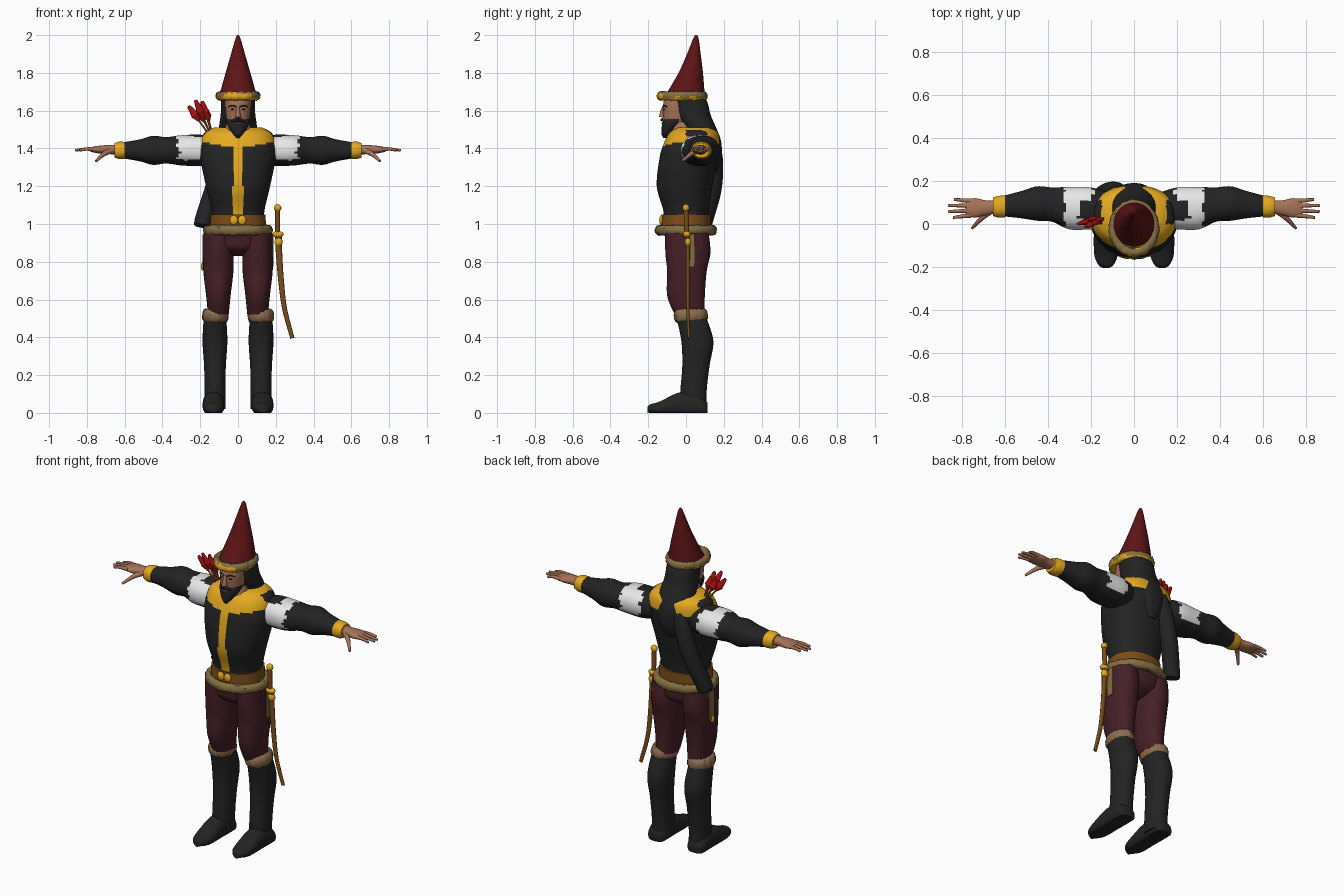
import bpy, bmesh, math, random
from mathutils import Vector

random.seed(4)
default_cube = bpy.data.objects.get("Cube")
if default_cube:
    bpy.data.objects.remove(default_cube)


def material(name, red, green, blue):
    mat = bpy.data.materials.new(name)
    mat.use_nodes = True
    mat.diffuse_color = (red, green, blue, 1)
    mat.node_tree.nodes["Principled BSDF"].inputs["Base Color"].default_value = mat.diffuse_color
    return mat


BLACK = material("black cloth", .017, .017, .017)
YELLOW = material("golden yellow", .78, .4, .014)
WHITE = material("white linen", .8, .8, .8)
SKIN = material("skin", .38, .17, .1)
RED = material("dark red felt", .11, .007, .008)
BRIGHT = material("bright red feather", .45, .006, .006)
MAROON = material("maroon trousers", .06, .014, .02)
TAN = material("tan fur", .26, .15, .08)
KHAKI = material("khaki fur", .23, .155, .055)
BROWN = material("brown leather", .2, .075, .01)


def spline(rows, steps=6):
    """Smooth curve through rows of numbers."""
    result = []
    last = len(rows) - 1
    for i in range(last):
        before, start, end, after = [rows[max(0, min(last, i + k))] for k in (-1, 0, 1, 2)]
        for s in range(steps):
            t = s / steps
            result.append([b + t / 2 * (c - a + t * (2 * a - 5 * b + 4 * c - d + t * (3 * b - a - 3 * c + d)))
                           for a, b, c, d in zip(before, start, end, after)])
    return result + [list(rows[last])]


def finish(obj, name, mats):
    """Name, colour and smooth the object."""
    obj.name = name
    for mat in mats:
        obj.data.materials.append(mat)
    bpy.ops.object.select_all(action='DESELECT')
    obj.select_set(True)
    bpy.context.view_layer.objects.active = obj
    bpy.ops.object.shade_smooth_by_angle(angle=math.radians(50))


def skin_rings(name, rings, mats, rule=None, closed=False, rough=0):
    """Bridge rings of points; the rule picks a material from each face centre and normal."""
    bm = bmesh.new()
    loops = [[bm.verts.new(point) for point in ring] for ring in rings]
    pairs = list(zip(loops, loops[1:]))
    if closed:
        pairs.append((loops[-1], loops[0]))
    else:
        bm.faces.new(loops[0])
        bm.faces.new(loops[-1])
    for low, high in pairs:
        for i in range(len(low)):
            bm.faces.new((low[i - 1], low[i], high[i], high[i - 1]))
    for vert in bm.verts:
        vert.co += Vector([random.uniform(-rough, rough) for _ in "xyz"])
    bmesh.ops.recalc_face_normals(bm, faces=bm.faces)
    if rule:
        for face in bm.faces:
            face.material_index = rule(face.calc_center_median(), face.normal)
    mesh = bpy.data.meshes.new(name)
    bm.to_mesh(mesh)
    bm.free()
    obj = bpy.data.objects.new(name, mesh)
    bpy.context.collection.objects.link(obj)
    finish(obj, name, mats)


def loft(name, rows, *mats, axes="zxy", at=0, side=1, rule=None, detail=32, power=2.2):
    """Rows: place on the first axis, half width on the second, low and high end on the third."""
    run, wide, deep = ["xyz".index(letter) for letter in axes]
    rings = []
    for place, half, low, high in spline(rows):
        ring = []
        for i in range(detail):
            angle = math.tau * (i + .5) / detail
            across, along = [math.copysign(abs(v) ** (2 / power), v) for v in (math.cos(angle), math.sin(angle))]
            point = Vector()
            point[run] = place
            point[wide] = at + half * across
            point[deep] = (low + high + (high - low) * along) / 2
            ring.append((point.x * side, point.y, max(point.z, 0)))
        rings.append(ring)
    skin_rings(name, rings, mats, rule)


def sweep(name, path, start, end, mat, side=1, flat=1, detail=12):
    """Tube along a path, its radius going from start to end."""
    points = [Vector(p) for p in spline(path)]
    last = len(points) - 1
    rings = []
    for i, point in enumerate(points):
        direction = points[min(i + 1, last)] - points[max(i - 1, 0)]
        across = Vector((0, 1, 0)).cross(direction).normalized()
        along = across.cross(direction).normalized() * flat
        radius = start + (end - start) * i / last
        ring = []
        for k in range(detail):
            angle = math.tau * k / detail
            p = point + radius * (across * math.cos(angle) + along * math.sin(angle))
            ring.append((p.x * side, p.y, p.z))
        rings.append(ring)
    skin_rings(name, rings, [mat])


def fur_ring(name, centre, radius_x, radius_y, thick, height, *mats, rule=None):
    rings = []
    for i in range(64):
        turn = math.tau * i / 64
        ring = []
        for k in range(12):
            angle = math.tau * k / 12
            swell = thick * math.cos(angle)
            ring.append(Vector(centre) + Vector(((radius_x + swell) * math.cos(turn),
                                                 (radius_y + swell) * math.sin(turn), height * math.sin(angle))))
        rings.append(ring)
    skin_rings(name, rings, mats, rule, closed=True, rough=.003)


def ball(name, centre, size, mat):
    bpy.ops.mesh.primitive_uv_sphere_add(segments=16, ring_count=10, location=centre, scale=size)
    finish(bpy.context.object, name, [mat])


# Tunic with yellow yoke and front stripe
def tunic_rule(centre, normal):
    x = abs(centre.x)
    if x < .027 and centre.y < 0:
        return 1
    edge = 1.4 + x / 6 if centre.y < .05 else 1.42
    shoulder_patch = x > .15 and 0 < centre.y < .11 and centre.z > 1.46
    return int(centre.z > edge and not shoulder_patch)


loft("tunic", [(.98, .14, -.12, .12), (1.07, .14, -.12, .12), (1.2, .17, -.155, .14), (1.35, .2, -.14, .17),
               (1.42, .2, -.12, .18), (1.48, .18, -.09, .17), (1.51, .13, -.05, .14)],
     BLACK, YELLOW, rule=tunic_rule, detail=96)
loft("belt", [(.98, .15, -.13, .13), (1.05, .145, -.13, .13)], BROWN, detail=48)
fur_ring("waist_fur", (0, 0, .967), .163, .142, .022, .027, KHAKI)
loft("hips", [(.83, .03, -.04, .05), (.87, .12, -.1, .11), (.92, .16, -.11, .12), (.98, .15, -.12, .12)], MAROON)


# White upper arm on a black sleeve
def sleeve_rule(centre, normal):
    ragged = .012 * math.sin(60 * centre.y) + .01 * math.sin(90 * centre.z)
    x = abs(centre.x) - ragged
    shoulder_patch = x < .25 and .02 < centre.y < .11 and centre.z > 1.43
    return int(.19 < x < .325 and centre.z > 1.335 + ragged and not shoulder_patch)


for side in (-1, 1):
    # Leg, knee fur and boot
    loft("trouser_leg", [(.95, .08, -.11, .12), (.85, .08, -.11, .13), (.75, .08, -.1, .11),
                         (.62, .065, -.1, .1), (.52, .055, -.06, .1)], MAROON, at=.104, side=side)
    fur_ring("knee_fur", (side * .12, .025, .515), .05, .07, .02, .036, TAN)
    loft("boot_shaft", [(.5, .06, -.05, .11), (.38, .066, -.025, .145), (.25, .058, -.02, .125),
                        (.12, .055, -.03, .11), (.02, .057, -.03, .11)], BLACK, at=.122, side=side)
    loft("boot_foot", [(-.205, .012, 0, .03), (-.19, .035, 0, .045), (-.14, .055, -.01, .06), (-.03, .057, -.02, .11),
                       (.06, .056, -.02, .1), (.1, .05, -.02, .07), (.115, .03, 0, .05)],
         BLACK, axes="yxz", at=.13, side=side)

    # Arm and cuff
    loft("sleeve", [(.1, .07, -.02, .14), (.2, .083, -.025, .17), (.3, .08, -.025, .172), (.38, .07, .01, .17),
                    (.45, .077, .015, .175), (.52, .058, .026, .154), (.61, .042, .036, .13)],
         BLACK, WHITE, axes="xzy", at=1.39, side=side, rule=sleeve_rule, detail=48)
    loft("cuff", [(.6, .045, .03, .134), (.63, .046, .03, .13), (.655, .038, .037, .123)],
         YELLOW, axes="xzy", at=1.39, side=side)

    # Hand
    loft("palm", [(.64, .026, .05, .11), (.69, .024, .04, .11), (.74, .02, .03, .12), (.78, .012, .04, .11)],
         SKIN, axes="xzy", at=1.394, side=side)
    for k, reach in enumerate((.84, .862, .862, .835)):
        spread = k - 1.5
        sweep("finger", [(.755, .074 + spread * .022, 1.395), (.8, .073 + spread * .025, 1.397),
                         (reach, .072 + spread * .028, 1.39)], .012, .006, SKIN, side=side)
    sweep("thumb", [(.67, .06, 1.39), (.71, .025, 1.37), (.752, -.02, 1.333)], .018, .006, SKIN, side=side)

    # Paired details of the face, belt and hip
    ball("eye", (side * .027, -.114, 1.607), (.011, .008, .005), BLACK)
    sweep("eyebrow", [(.01, -.121, 1.62), (.03, -.115, 1.627), (.05, -.1, 1.62)], .005, .003, BLACK, side=side)
    sweep("moustache_half", [(0, -.127, 1.552), (.025, -.117, 1.547), (.045, -.095, 1.525)], .009, .006, BLACK, side=side)
    ball("buckle_half", (side * .022, -.13, 1.02), (.022, .012, .025), YELLOW)
    bpy.ops.mesh.primitive_cube_add(size=1, location=(side * .185, .022, .86), scale=(.008, .044, .17))
    finish(bpy.context.object, "hip_strap", [KHAKI])
ball("strap_toggle", (-.186, .015, .775), (.01, .015, .022), YELLOW)

# Head, face and beard
loft("neck", [(1.43, .085, -.09, .06), (1.48, .075, -.085, .05), (1.54, .06, -.07, .04)], SKIN)
loft("head", [(1.5, .04, -.1, -.03), (1.53, .055, -.115, 0), (1.57, .064, -.12, .03), (1.62, .068, -.123, .04),
              (1.69, .07, -.11, .05)], SKIN)
loft("beard", [(1.455, .008, -.12, -.1), (1.475, .025, -.13, -.08), (1.505, .046, -.13, -.04),
               (1.535, .06, -.125, -.01), (1.555, .064, -.115, 0)], BLACK)
sweep("nose", [(0, -.118, 1.62), (0, -.126, 1.59), (0, -.129, 1.565)], .008, .015, SKIN)
ball("lower_lip", (0, -.122, 1.532), (.016, .008, .005), SKIN)

# Hood draping down the back
loft("hood", [(1.69, .088, -.08, .09), (1.64, .09, -.07, .115), (1.58, .092, -.055, .13), (1.52, .1, -.015, .155),
              (1.46, .1, .035, .18), (1.4, .085, .08, .19), (1.33, .06, .1, .185), (1.27, .03, .12, .16)], BLACK)


# Tall hat with fur brim
def brim_rule(centre, normal):
    front_patch = centre.y < -.09 and abs(centre.x) < .075 and normal.z < .5
    return int(front_patch or normal.z < -.35)


loft("hat_cone", [(1.68, .1, -.11, .1), (1.8, .066, -.04, .09), (1.9, .037, .005, .078), (1.98, .014, .037, .067),
                  (2, .004, .048, .058)], RED, power=2)
fur_ring("hat_brim", (0, -.02, 1.678), .097, .113, .021, .024, KHAKI, YELLOW, rule=brim_rule)

# Quiver and arrows
sweep("quiver", [(-.06, .13, 1.42), (-.09, .148, 1.32), (-.13, .14, 1.18), (-.18, .1, 1.03), (-.188, .09, .99)],
      .05, .045, BLACK, detail=20)
for tip in ((-.262, 0, 1.625), (-.225, -.015, 1.655), (-.19, 0, 1.65), (-.175, .015, 1.62), (-.215, .02, 1.615)):
    tip = Vector(tip)
    base = Vector((-.105 + tip.x * .15, .03, 1.46))
    middle, wide = base.lerp(tip, .5), base.lerp(tip, .7)
    sweep("arrow_shaft", [base, tip], .005, .005, BROWN)
    sweep("feather_base", [middle, wide], .004, .022, BRIGHT, flat=.6)
    sweep("feather_tip", [wide, tip], .022, .008, BRIGHT, flat=.6)

# Curved sword in its scabbard
sweep("scabbard", [(.213, .01, .95), (.217, .01, .85), (.228, .01, .7), (.247, .01, .55), (.288, .015, .395)],
      .019, .011, BROWN, flat=.6)
sweep("sword_grip", [(.21, .005, .93), (.21, 0, 1.08)], .013, .013, BROWN)
ball("sword_pommel", (.21, 0, 1.085), (.02, .018, .02), YELLOW)
ball("sword_guard", (.212, .005, .945), (.03, .02, .018), YELLOW)
ball("scabbard_mouth", (.215, .01, .905), (.022, .017, .025), YELLOW)
